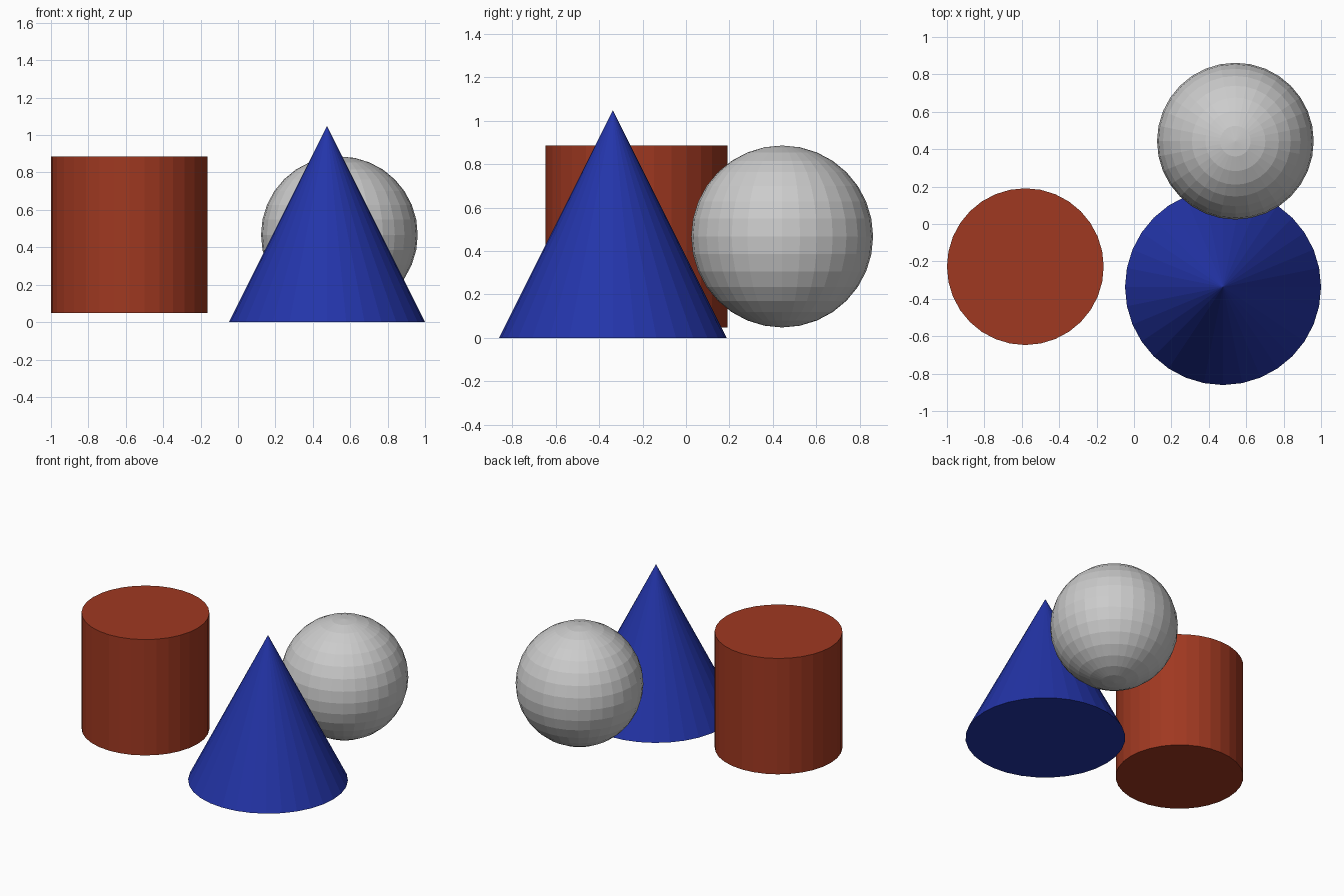
import bpy

if "Cube" in bpy.data.objects:
    bpy.data.objects.remove(bpy.data.objects["Cube"])

R = 0.419        # radius of cylinder and sphere
CONE_R = 0.524   # base radius of cone


def finish(name, color=None):
    obj = bpy.context.object
    obj.name = name
    if color:
        mat = bpy.data.materials.new(name + "_paint")
        mat.diffuse_color = (*color, 1)
        mat.use_nodes = True
        mat.node_tree.nodes["Principled BSDF"].inputs["Base Color"].default_value = mat.diffuse_color
        obj.data.materials.append(mat)
    return obj


# Red cylinder
bpy.ops.mesh.primitive_cylinder_add(vertices=32, radius=R, depth=2 * R,
                                    location=(-0.581, -0.228, 0.467))
finish("cylinder", (0.35, 0.04, 0.015))

# Blue cone
bpy.ops.mesh.primitive_cone_add(vertices=32, radius1=CONE_R, radius2=0, depth=2 * CONE_R,
                                location=(0.476, -0.337, CONE_R))
finish("cone", (0.017, 0.035, 0.4))

# Grey faceted ball
bpy.ops.mesh.primitive_uv_sphere_add(segments=32, ring_count=16, radius=R,
                                     location=(0.542, 0.443, 0.467))
finish("ball")
